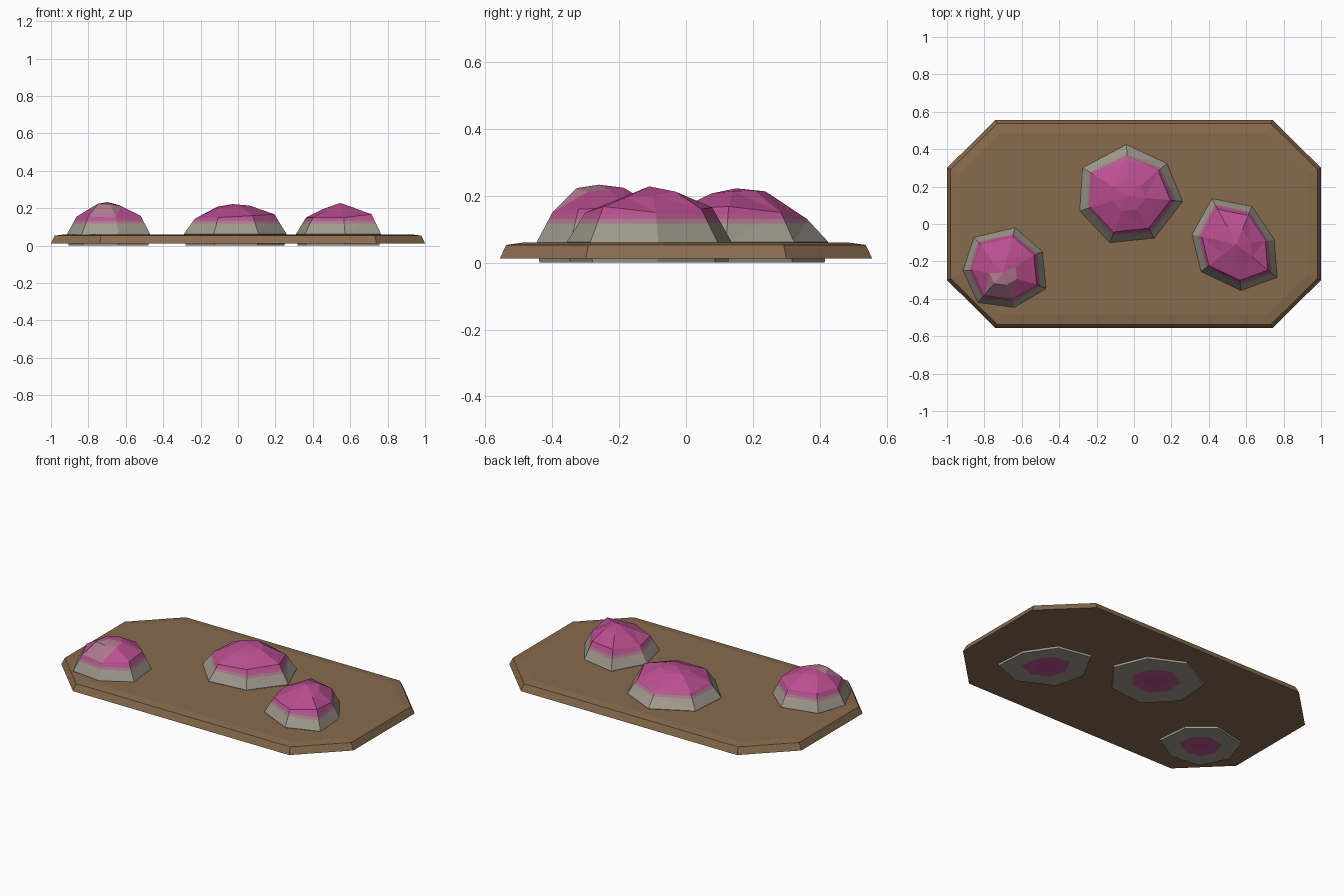
import bpy, bmesh
from mathutils import Vector

if "Cube" in bpy.data.objects:
    bpy.data.objects.remove(bpy.data.objects["Cube"])


def material(name, rgb):
    m = bpy.data.materials.new(name)
    m.diffuse_color = (*rgb, 1)
    m.use_nodes = True
    m.node_tree.nodes["Principled BSDF"].inputs["Base Color"].default_value = m.diffuse_color
    return m


brown = material("brown earth", (0.245, 0.145, 0.075))
grey = material("stone grey", (0.36, 0.325, 0.27))
mauve = material("dusty mauve", (0.42, 0.19, 0.27))
rose = material("rose pink", (0.46, 0.10, 0.27))
magenta = material("magenta", (0.49, 0.075, 0.28))


def make_object(name, bm, mats):
    bmesh.ops.recalc_face_normals(bm, faces=bm.faces)
    mesh = bpy.data.meshes.new(name)
    bm.to_mesh(mesh)
    bm.free()
    for m in mats:
        mesh.materials.append(m)
    obj = bpy.data.objects.new(name, mesh)
    bpy.context.collection.objects.link(obj)
    return obj


def bridge(bm, a, b, mat=0):
    n = len(a)
    for i in range(n):
        j = (i + 1) % n
        bm.faces.new((a[i], a[j], b[j], b[i])).material_index = mat


def fan(bm, ring, tip, mat=0):
    for i in range(len(ring)):
        bm.faces.new((ring[i], ring[(i + 1) % len(ring)], tip)).material_index = mat


# Base slab: chamfered rectangle with tapering edge and a very slight crown
bm = bmesh.new()
rings = []
for inset, z in ((0, 0.012), (0.02, 0.053), (0.07, 0.06)):
    x, y, cx, cy = 1 - inset, 0.557 - inset, 0.74 - inset * 0.4, 0.30 - inset * 0.4
    pts = [(x, -cy), (x, cy), (cx, y), (-cx, y), (-x, cy), (-x, -cy), (-cx, -y), (cx, -y)]
    rings.append([bm.verts.new((px, py, z)) for px, py in pts])
for a, b in zip(rings, rings[1:]):
    bridge(bm, a, b)
bm.faces.new(rings[0])
bm.faces.new(rings[-1])
make_object("base_slab", bm, [brown])


def mound(name, outline, shoulder_z, peak, crown, crown_z):
    """Seven-sided dome: foot, shoulder, crown and peak, banded by height."""
    bm = bmesh.new()
    pts = [Vector(p) for p in outline]
    mid = sum(pts, Vector((0, 0))) / len(pts)
    top = Vector(peak[:2])

    def ring(scale, heights, centre=mid):
        return [bm.verts.new((*(centre + (p - mid) * scale), z))
                for p, z in zip(pts, heights)]

    foot = ring(1, [0.062] * 7)
    shoulder = ring(0.77, shoulder_z)
    cap = ring(crown, crown_z, top)
    bridge(bm, foot, shoulder)
    bridge(bm, shoulder, cap)
    fan(bm, cap, bm.verts.new(peak))
    bmesh.ops.triangulate(bm, faces=bm.faces[:])
    # Horizontal cuts for the colour bands
    cuts = (0.117, 0.131, 0.145)
    for z in cuts:
        bmesh.ops.bisect_plane(bm, geom=bm.verts[:] + bm.edges[:] + bm.faces[:],
                               plane_co=(0, 0, z), plane_no=(0, 0, 1))
    for f in bm.faces:
        f.material_index = sum(f.calc_center_median().z > z for z in cuts)
    # Sunken skirt and underside with concentric bands
    foot_now = [v for v in foot]
    under = ring(0.96, [0] * 7)
    bridge(bm, under, foot_now)
    inner = ring(0.5, [0] * 7)
    core = ring(0.25, [0] * 7)
    bridge(bm, under, inner, 0)
    bridge(bm, inner, core, 2)
    bm.faces.new(core).material_index = 3
    return make_object(name, bm, [grey, mauve, rose, magenta])


# Middle mound
mound("middle_mound",
      [(-0.04, 0.425), (0.176, 0.323), (0.26, 0.12), (0.11, -0.075),
       (-0.13, -0.10), (-0.29, 0.07), (-0.275, 0.30)],
      (0.13, 0.15, 0.168, 0.16, 0.15, 0.145, 0.145),
      (-0.03, 0.15, 0.222), 0.32,
      (0.213, 0.215, 0.214, 0.207, 0.20, 0.20, 0.208))

# Right mound
mound("right_mound",
      [(0.417, 0.136), (0.63, 0.094), (0.75, -0.083), (0.765, -0.286),
       (0.572, -0.356), (0.358, -0.254), (0.31, -0.056)],
      (0.165, 0.16, 0.15, 0.168, 0.15, 0.15, 0.15),
      (0.547, -0.11, 0.228), 0.38,
      (0.205, 0.212, 0.20, 0.197, 0.19, 0.19, 0.197))

# Left mound, with a steep crest set toward its front
left = mound("left_mound",
             [(-0.636, -0.02), (-0.49, -0.147), (-0.47, -0.345), (-0.64, -0.446),
              (-0.834, -0.42), (-0.914, -0.249), (-0.856, -0.072)],
             (0.155, 0.165, 0.16, 0.15, 0.155, 0.155, 0.16),
             (-0.70, -0.26, 0.233), 0.33,
             (0.224, 0.216, 0.212, 0.222, 0.224, 0.21, 0.215))

# Pale stone showing on the front of the crest
for f in left.data.polygons:
    c = f.center
    if c.z > 0.15 and -0.78 < c.x < -0.64 and -0.37 < c.y < -0.25:
        f.material_index = 1
